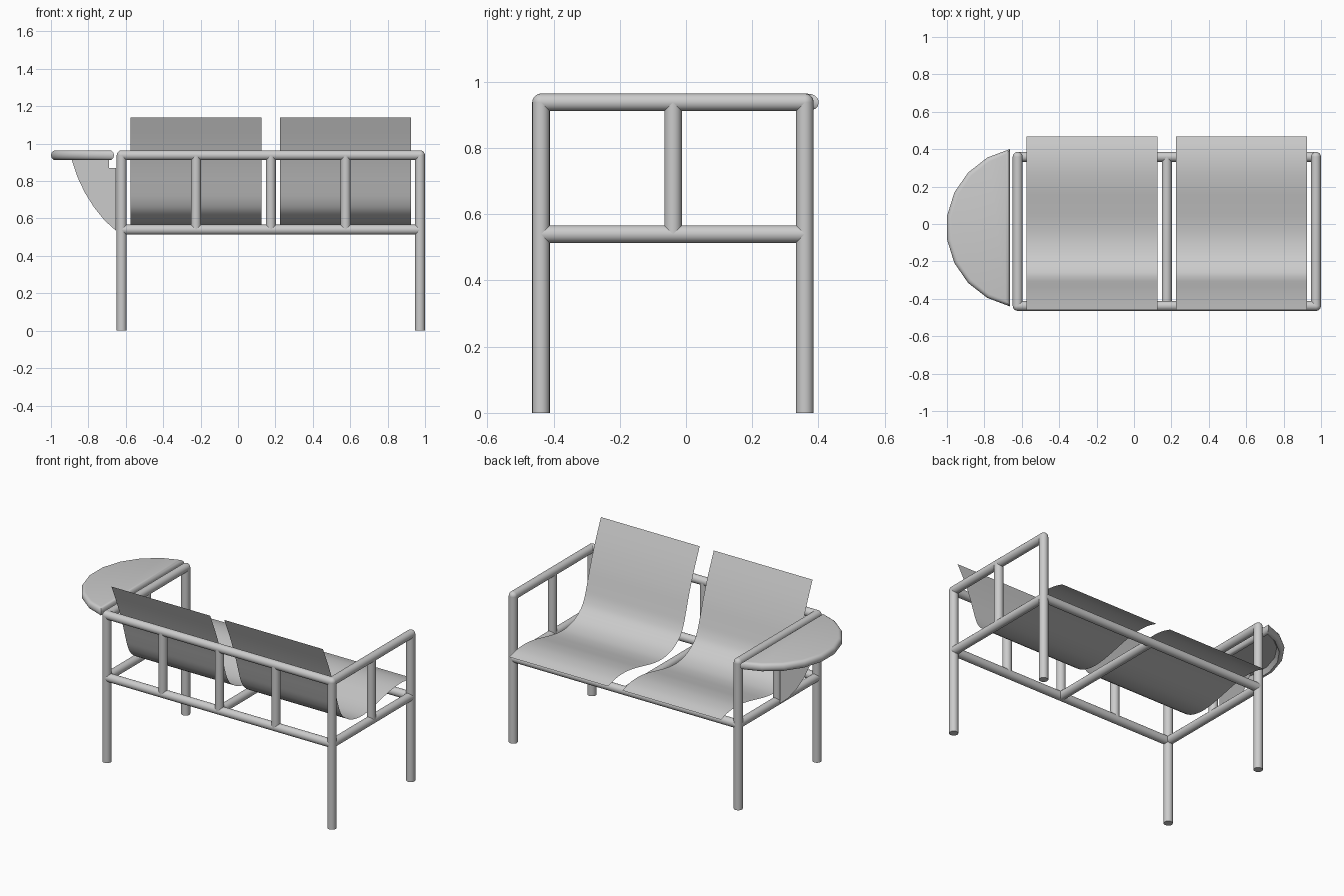
import bpy, bmesh, math
from mathutils import Vector

cube = bpy.data.objects.get("Cube")
if cube:
    bpy.data.objects.remove(cube, do_unlink=True)

grey = bpy.data.materials.new("light_grey")
grey.use_nodes = True
colour = (0.6, 0.6, 0.6, 1)
grey.diffuse_color = colour
grey.node_tree.nodes["Principled BSDF"].inputs["Base Color"].default_value = colour

R = 0.0265
LEFT, RIGHT = 0.973, -0.622
FRONT, BACK = -0.438, 0.359
MID_Y, MID_X = -0.039, 0.1755
TOP, LOW = 0.938, 0.54


def finish(name, bm, angle=40):
    """Turn a bmesh into a smooth shaded object."""
    mesh = bpy.data.meshes.new(name)
    bm.to_mesh(mesh)
    bm.free()
    mesh.materials.append(grey)
    obj = bpy.data.objects.new(name, mesh)
    bpy.context.collection.objects.link(obj)
    bpy.ops.object.select_all(action="DESELECT")
    obj.select_set(True)
    bpy.context.view_layer.objects.active = obj
    bpy.ops.object.shade_smooth_by_angle(angle=math.radians(angle))
    return obj


def tube(name, a, b, ball=False):
    """Round bar from a to b, with an optional rounded joint at b."""
    a, b = Vector(a), Vector(b)
    bm = bmesh.new()
    bmesh.ops.create_cone(bm, cap_ends=True, segments=20, radius1=R, radius2=R,
                          depth=(b - a).length)
    turn = Vector((0, 0, 1)).rotation_difference(b - a).to_matrix()
    bmesh.ops.rotate(bm, matrix=turn, verts=bm.verts)
    bmesh.ops.translate(bm, vec=(a + b) / 2, verts=bm.verts)
    if ball:
        joint = bmesh.ops.create_uvsphere(bm, u_segments=20, v_segments=10, radius=R)
        bmesh.ops.translate(bm, vec=b, verts=joint["verts"])
    return finish(name, bm)


# Legs, arms and side rails
for side, x in (("left", LEFT), ("right", RIGHT)):
    for end, y in (("front", FRONT), ("back", BACK)):
        tube(f"{side}_{end}_leg", (x, y, 0), (x, y, TOP), ball=True)
    tube(f"{side}_arm", (x, FRONT, TOP), (x, BACK, TOP))
    tube(f"{side}_side_rail", (x, FRONT, LOW), (x, BACK, LOW))
    tube(f"{side}_arm_post", (x, MID_Y, LOW), (x, MID_Y, TOP))

# Long rails, cross bar and posts
tube("top_rail", (RIGHT, FRONT, TOP), (LEFT, FRONT, TOP))
tube("front_low_rail", (RIGHT, FRONT, LOW), (LEFT, FRONT, LOW))
tube("back_low_rail", (RIGHT, BACK, LOW), (LEFT, BACK, LOW))
tube("cross_bar", (MID_X, FRONT, LOW), (MID_X, BACK, LOW))
for i in (-1, 0, 1):
    x = MID_X + 0.4 * i
    tube(f"rail_post_{i + 2}", (x, FRONT, LOW), (x, FRONT, TOP))

# Seats: one thin sheet each, bent along a smooth profile
PROFILE = [(-0.46, 1.14), (-0.4, 1.0), (-0.352, 0.87), (-0.318, 0.76), (-0.292, 0.685),
           (-0.255, 0.63), (-0.18, 0.582), (-0.09, 0.563), (0.0, 0.568), (0.1, 0.588),
           (0.2, 0.61), (0.3, 0.622), (0.39, 0.617), (0.467, 0.597)]


def smooth_path(points, steps=4):
    """Catmull-Rom curve through the points."""
    pts = [Vector(p) for p in points]
    pts = [2 * pts[0] - pts[1]] + pts + [2 * pts[-1] - pts[-2]]
    path = []
    for a, b, c, d in zip(pts, pts[1:], pts[2:], pts[3:]):
        for k in range(steps):
            t = k / steps
            path.append(0.5 * (2 * b + (c - a) * t + (2 * a - 5 * b + 4 * c - d) * t ** 2
                               + (3 * b - a - 3 * c + d) * t ** 3))
    return path + [pts[-2]]


for name, x0 in (("right_seat", -0.575), ("left_seat", 0.225)):
    bm = bmesh.new()
    rows = [[bm.verts.new((x, p.x, p.y)) for x in (x0, x0 + 0.7)]
            for p in smooth_path(PROFILE)]
    for a, b in zip(rows, rows[1:]):
        bm.faces.new((a[0], a[1], b[1], b[0]))
    finish(name, bm)

# Side table: faceted arc top with rounded rim and hollow underside
bm = bmesh.new()
N, RAD, CX, CY = 9, 0.43, -0.574, -0.02
half = math.radians(78)
rim = []
for i in range(N + 1):
    a = math.pi - half + 2 * half * i / N
    rim.append(bm.verts.new((CX + RAD * math.cos(a), CY + RAD * math.sin(a), 0.912)))
face = bm.faces.new(rim)
top = bmesh.ops.extrude_face_region(bm, geom=[face])["geom"]
bmesh.ops.translate(bm, vec=(0, 0, 0.052),
                    verts=[v for v in top if isinstance(v, bmesh.types.BMVert)])
bmesh.ops.recalc_face_normals(bm, faces=bm.faces)
edges = [e for e in bm.edges if abs(e.verts[0].co.z - e.verts[1].co.z) < 0.01]
bmesh.ops.bevel(bm, geom=edges, offset=0.023, segments=4, profile=0.5, affect="EDGES")
under = min(bm.faces, key=lambda f: f.calc_center_median().z + f.normal.z)
bmesh.ops.inset_region(bm, faces=[under], thickness=0.005)
bmesh.ops.inset_region(bm, faces=[under], thickness=0.015, depth=-0.03)
finish("table_top", bm)

# Thin bracket under the table
bm = bmesh.new()
outline = [(-0.653, 0.535), (-0.653, 0.87), (-0.69, 0.87), (-0.69, 0.94), (-0.895, 0.94),
           (-0.885, 0.9), (-0.86, 0.825), (-0.82, 0.74), (-0.77, 0.66), (-0.712, 0.588)]
bm.faces.new([bm.verts.new((x, CY, z)) for x, z in outline])
finish("table_bracket", bm)
